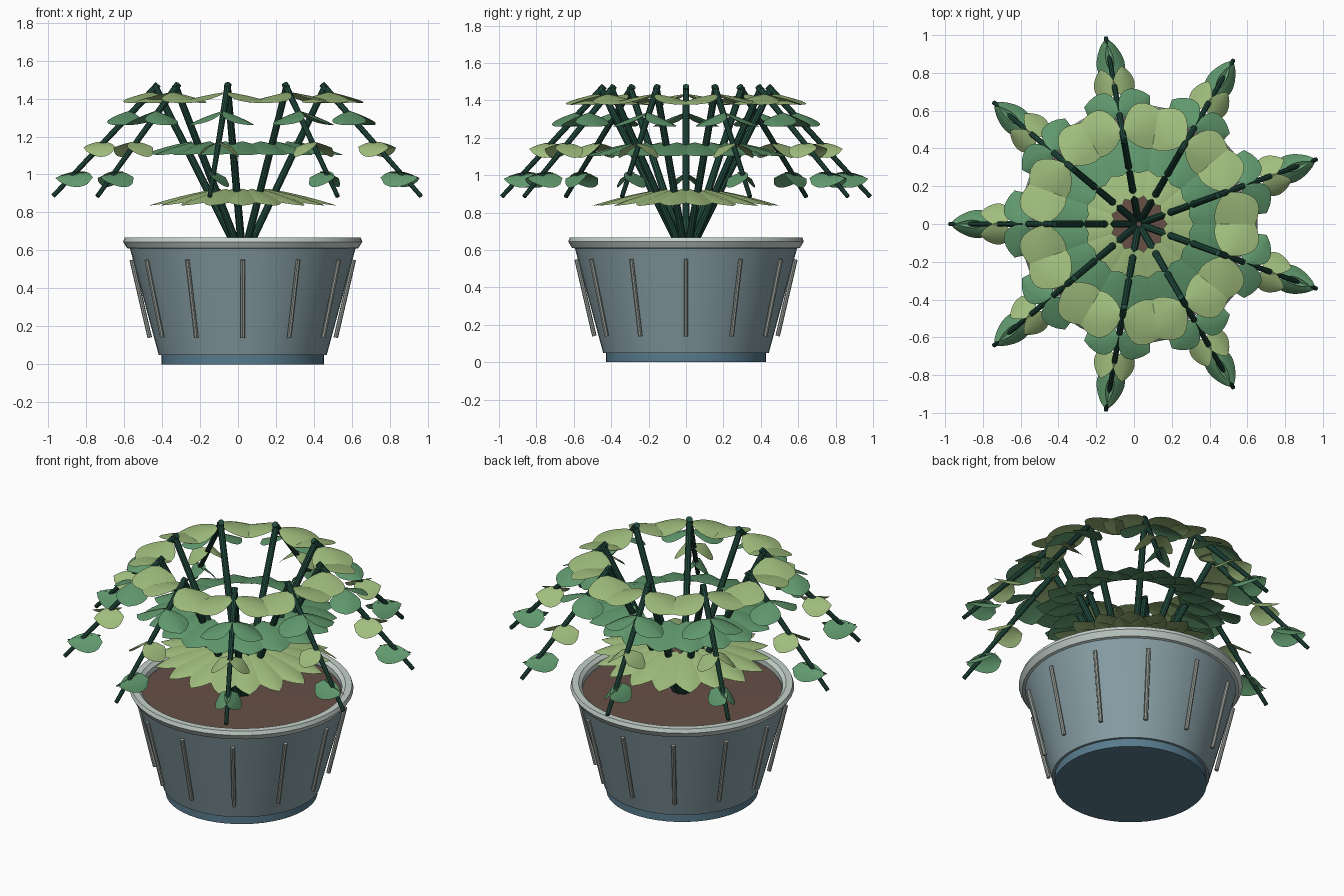
import bpy, bmesh, math
from mathutils import Matrix, Vector

if "Cube" in bpy.data.objects:
    bpy.data.objects.remove(bpy.data.objects["Cube"])

CX = 0.025      # pot axis
STEMS = 9


def material(name, r, g, b):
    m = bpy.data.materials.new(name)
    m.diffuse_color = [(c / 255) ** 2.2 for c in (r, g, b)] + [1.0]
    m.use_nodes = True
    m.node_tree.nodes["Principled BSDF"].inputs["Base Color"].default_value = m.diffuse_color
    return m


LIGHT = material("light green", 160, 189, 125)
DARK = material("mid green", 96, 151, 109)
STEM = material("stem green", 38, 76, 64)
POT = material("pot blue grey", 133, 156, 163)
FOOT = material("foot blue", 88, 122, 140)
RIM = material("rim pale grey", 196, 209, 203)
RIB = material("rib grey", 156, 163, 156)
SOIL = material("soil brown", 102, 81, 72)


def finish(bm, name, mat, angle=35):
    mesh = bpy.data.meshes.new(name)
    bm.to_mesh(mesh)
    bm.free()
    mesh.materials.append(mat)
    ob = bpy.data.objects.new(name, mesh)
    ob.location.x = CX
    bpy.context.collection.objects.link(ob)
    bpy.ops.object.select_all(action='DESELECT')
    ob.select_set(True)
    bpy.context.view_layer.objects.active = ob
    bpy.ops.object.shade_smooth_by_angle(angle=math.radians(angle))
    return ob


def lathe(name, mat, profile, segs=48):
    """Revolve (radius, z) points; zero radius closes the end."""
    bm = bmesh.new()
    verts = [bm.verts.new((r, 0, z)) for r, z in profile]
    edges = [bm.edges.new(p) for p in zip(verts, verts[1:])]
    bmesh.ops.spin(bm, geom=verts + edges, axis=(0, 0, 1), cent=(0, 0, 0),
                   angle=math.tau, steps=segs)
    bmesh.ops.remove_doubles(bm, verts=bm.verts, dist=1e-4)
    bmesh.ops.recalc_face_normals(bm, faces=bm.faces)
    return finish(bm, name, mat)


def rod(bm, a, b, r1, r2, segs=10):
    a, b = Vector(a), Vector(b)
    d = b - a
    m = Matrix.Translation((a + b) / 2) @ d.to_track_quat('Z', 'Y').to_matrix().to_4x4()
    bmesh.ops.create_cone(bm, cap_ends=True, segments=segs, radius1=r1,
                          radius2=r2, depth=d.length, matrix=m)


def polar(r, ang, z):
    return (r * math.cos(ang), r * math.sin(ang), z)


def leaf(bm, mat4, length, width, fold, droop, peak):
    """Pointed leaf along local x, creased on its midrib."""
    n, cols = 9, (-1, -0.55, 0, 0.55, 1)
    rows = []
    for i in range(n + 1):
        t = i / n
        w = 0.5 * width * max(0.0, math.sin(math.pi * t ** peak)) ** 0.75
        rows.append([bm.verts.new(mat4 @ Vector((
            t * length, v * w, -fold * abs(v) ** 1.4 * w - droop * t * t)))
            for v in cols])
    for p, q in zip(rows, rows[1:]):
        for k in range(len(cols) - 1):
            bm.faces.new((p[k], q[k], q[k + 1], p[k + 1]))


def leaf_tier(name, mat, r, t, z, yaw, pitch, roll, length, width,
              fold=0.25, droop=0.02, peak=0.8):
    """A mirrored pair of leaves for every stem."""
    bm = bmesh.new()
    for k in range(STEMS):
        for side in (-1, 1):
            m = (Matrix.Rotation(math.pi + k * math.tau / STEMS, 4, 'Z')
                 @ Matrix.Translation((r, side * t, z))
                 @ Matrix.Rotation(side * math.radians(yaw), 4, 'Z')
                 @ Matrix.Rotation(math.radians(pitch), 4, 'Y')
                 @ Matrix.Rotation(-side * math.radians(roll), 4, 'X'))
            leaf(bm, m, length, width, fold, droop, peak)
    bmesh.ops.remove_doubles(bm, verts=bm.verts, dist=1e-5)
    finish(bm, name, mat, 50)


# Pot
lathe("pot_foot", FOOT, [(0, 0), (0.428, 0), (0.428, 0.055), (0, 0.055)])
lathe("pot_body", POT, [(0.40, 0.05), (0.443, 0.05), (0.597, 0.62), (0.56, 0.62)])
lathe("pot_rim", RIM, [(0.565, 0.59), (0.565, 0.65), (0.585, 0.668), (0.622, 0.668),
                       (0.630, 0.645), (0.610, 0.612), (0.59, 0.608), (0.565, 0.59)])
lathe("soil", SOIL, [(0.575, 0.615), (0, 0.62)])

# Thin ribs around the pot wall
bm = bmesh.new()
for k in range(12):
    a = k * math.tau / 12
    rod(bm, polar(0.49, a, 0.14), polar(0.585, a, 0.55), 0.012, 0.012, 8)
finish(bm, "pot_ribs", RIB)

# Arching stems: rising part, then drooping part
bm = bmesh.new()
for k in range(STEMS):
    a = math.pi + k * math.tau / STEMS
    rod(bm, polar(0.025, a, 0.60), polar(0.465, a, 1.47), 0.021, 0.018)
    rod(bm, polar(0.445, a, 1.475), polar(1.0, a, 0.885), 0.018, 0.012)
finish(bm, "stems", STEM)

# Leaves on the rising stems
leaf_tier("low_leaves", LIGHT, 0.13, 0.023, 0.925, 10, 9, 0, 0.38, 0.20, 0.2, 0.03)
leaf_tier("middle_leaves", DARK, 0.265, 0.045, 1.175, 11, 9, 0, 0.28, 0.26, 0.2, 0.03, 0.75)

# Leaves on the drooping stems
leaf_tier("crown_leaves", LIGHT, 0.485, 0.0, 1.435, 80, 8, 0, 0.26, 0.25, 0.2, 0.02, 1.0)
leaf_tier("upper_leaves", DARK, 0.60, 0.0, 1.335, 72, 16, 0, 0.20, 0.18, 0.25, 0.02, 0.95)
leaf_tier("outer_leaves", LIGHT, 0.67, 0.06, 1.145, 0, 0, 35, 0.17, 0.14, 0.2, 0.005, 0.85)
leaf_tier("tip_leaves", DARK, 0.79, 0.048, 0.985, -9, 0, 42, 0.20, 0.125, 0.2, 0.005, 0.75)
